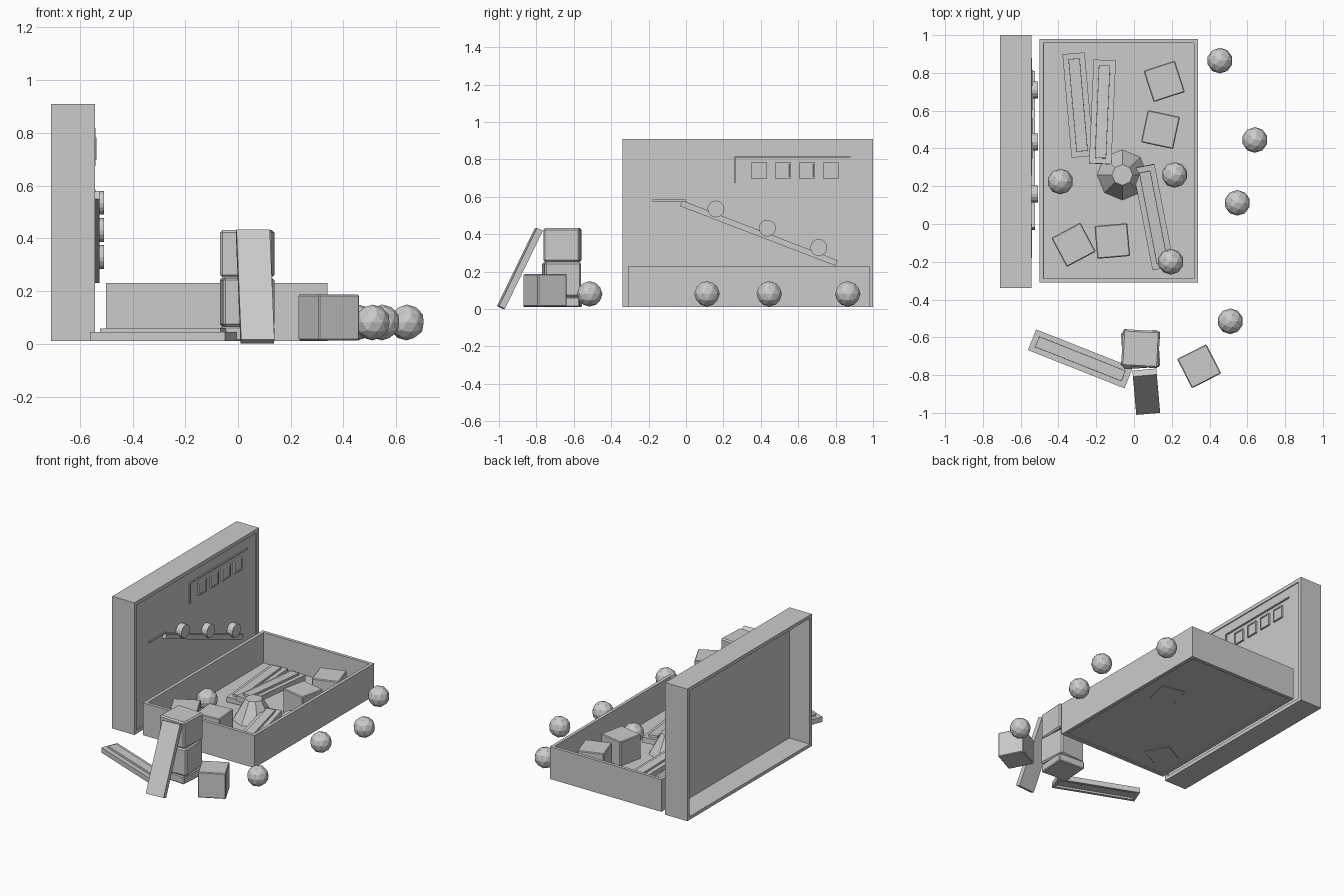
import bpy, bmesh
from math import radians, pi
from mathutils import Matrix

if "Cube" in bpy.data.objects:
    bpy.data.objects.remove(bpy.data.objects["Cube"])

grey = bpy.data.materials.new("plain_grey")
grey.use_nodes = True
grey.diffuse_color = (0.6, 0.6, 0.6, 1)
grey.node_tree.nodes["Principled BSDF"].inputs["Base Color"].default_value = (0.6, 0.6, 0.6, 1)


def finish(bm, name, loc, rot=(0, 0, 0)):
    """Turn a bmesh into a placed object; rot is in degrees."""
    mesh = bpy.data.meshes.new(name)
    bm.to_mesh(mesh)
    bm.free()
    mesh.materials.append(grey)
    ob = bpy.data.objects.new(name, mesh)
    ob.location = loc
    ob.rotation_euler = [radians(a) for a in rot]
    bpy.context.collection.objects.link(ob)
    return ob


def box_mesh(size):
    bm = bmesh.new()
    bmesh.ops.create_cube(bm, size=1)
    bmesh.ops.scale(bm, vec=size, verts=bm.verts)
    return bm


def step_face(bm, up, margin, depth):
    """Inset the top or bottom face, then push it in or out."""
    bm.normal_update()
    face = max(bm.faces, key=lambda f: f.normal.z * up)
    bmesh.ops.inset_individual(bm, faces=[face], thickness=margin, use_even_offset=True)
    bmesh.ops.inset_individual(bm, faces=[face], thickness=0.0005, depth=depth, use_even_offset=True)


def box(name, size, loc, rot=(0, 0, 0), bevel=0):
    bm = box_mesh(size)
    if bevel:
        bmesh.ops.bevel(bm, geom=bm.edges[:], offset=bevel, segments=1, affect='EDGES')
    return finish(bm, name, loc, rot)


def container(name, size, loc, rot=(0, 0, 0)):
    """Open box with a shallow recess under its floor."""
    bm = box_mesh(size)
    step_face(bm, 1, 0.022, 0.013 - size[2])
    step_face(bm, -1, 0.025, -0.006)
    return finish(bm, name, loc, rot)


def plank(name, loc, rot):
    """Track plank with a raised strip above and a recess below."""
    bm = box_mesh((0.118, 0.55, 0.035))
    step_face(bm, 1, 0.029, 0.014)
    step_face(bm, -1, 0.02, -0.012)
    return finish(bm, name, loc, rot)


# Tray and its upright lid
container("tray", (0.84, 1.29, 0.22), (-0.08, 0.335, 0.12))
container("lid", (0.90, 1.34, 0.167), (-0.6265, 0.33, 0.46), (0, -90, 0))

# Raised picture on the lid
box("lid_track", (0.026, 0.89, 0.032), (-0.538, 0.39, 0.405), (-21, 0, 0))
for i in range(3):
    bm = bmesh.new()
    bmesh.ops.create_cone(bm, cap_ends=True, segments=16, radius1=0.045, radius2=0.045,
                          depth=0.045, matrix=Matrix.Rotation(pi / 2, 4, 'Y'))
    finish(bm, "lid_disc", (-0.53, 0.16 + 0.275 * i, 0.535 - 0.103 * i))
for i in range(4):
    bm = box_mesh((0.085, 0.085, 0.016))
    step_face(bm, 1, 0.008, -0.004)
    finish(bm, "lid_square", (-0.544, 0.39 + 0.128 * i, 0.74), (0, 90, 0))
box("lid_top_line", (0.009, 0.62, 0.008), (-0.545, 0.57, 0.815))
box("lid_side_line", (0.009, 0.008, 0.14), (-0.545, 0.26, 0.745))
box("lid_ledge", (0.009, 0.18, 0.01), (-0.545, -0.09, 0.58))

# Building blocks: x, y, z centre, turn
for x, y, z, turn in [(0.16, 0.755, 0.105, 18), (0.14, 0.5, 0.1, -12),
                      (-0.32, -0.11, 0.1, 28), (-0.115, -0.09, 0.105, 5),
                      (0.345, -0.753, 0.1, 27)]:
    box("block", (0.174, 0.174, 0.174), (x, y, z), (0, 0, turn), 0.005)

# Stack of blocks on a low slab
box("stack_base", (0.195, 0.195, 0.055), (0.035, -0.66, 0.038), (0, 0, -4), 0.006)
box("stack_lower_block", (0.196, 0.196, 0.185), (0.035, -0.665, 0.158), (0, 0, 4), 0.009)
box("stack_upper_block", (0.196, 0.196, 0.18), (0.035, -0.66, 0.342), (0, 0, -3), 0.009)

# Track planks
plank("tray_plank", (-0.296, 0.63, 0.045), (0, 0, 5))
plank("tray_plank", (-0.167, 0.593, 0.075), (-3, 0, -2.5))
plank("tray_plank", (0.103, 0.037, 0.065), (4, 0, 11))
plank("front_plank", (-0.284, -0.714, 0.0275), (0, 0, 68.4))
box("leaning_plank", (0.127, 0.465, 0.035), (0.065, -0.888, 0.217), (64, 0, 5))

# Eight-sided cone with a flat top
bm = bmesh.new()
bmesh.ops.create_cone(bm, cap_ends=True, segments=8, radius1=0.135, radius2=0.055, depth=0.14)
finish(bm, "cone", (-0.062, 0.26, 0.09))

# Balls in the tray and around it
for x, y in [(-0.39, 0.225), (0.215, 0.26), (0.195, -0.2), (0.455, 0.865),
             (0.64, 0.445), (0.547, 0.112), (0.51, -0.515)]:
    bm = bmesh.new()
    bmesh.ops.create_icosphere(bm, subdivisions=2, radius=0.068)
    finish(bm, "ball", (x, y, 0.081))
